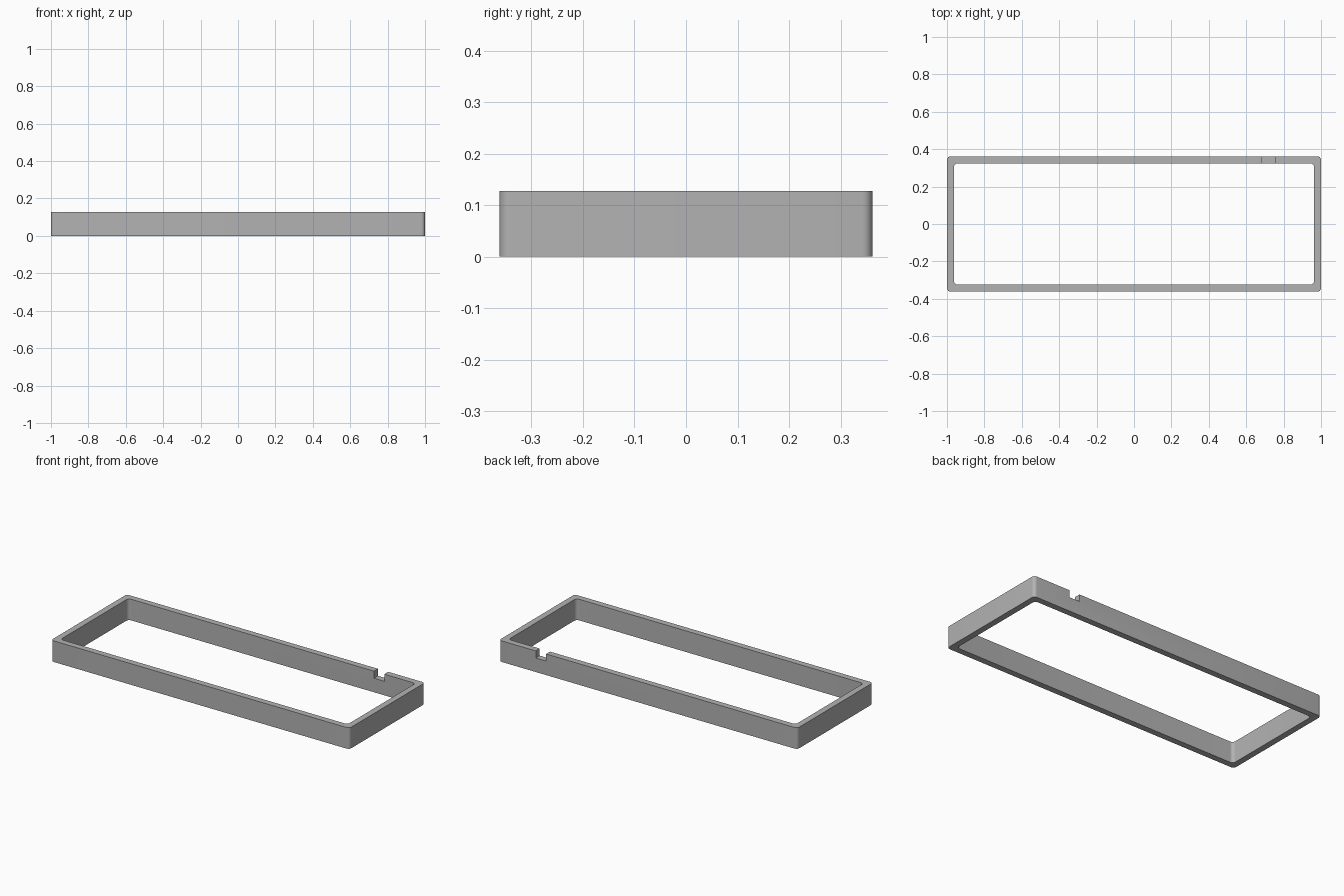
import bpy
import bmesh
from math import radians
from mathutils import Matrix, Vector

cube = bpy.data.objects.get("Cube")
if cube:
    bpy.data.objects.remove(cube, do_unlink=True)

LENGTH, DEPTH, HEIGHT = 2.0, 0.724, 0.128
WALL, RADIUS = 0.0375, 0.02
NOTCH_X, NOTCH_WIDTH, NOTCH_DEPTH = 0.719, 0.07, 0.043

grey = bpy.data.materials.new("plain grey")
grey.use_nodes = True
colour = (0.45, 0.45, 0.45, 1)
grey.diffuse_color = colour
grey.node_tree.nodes["Principled BSDF"].inputs["Base Color"].default_value = colour


def block(name, size, centre, radius=0):
    """Box with optionally rounded upright edges."""
    bm = bmesh.new()
    bmesh.ops.create_cube(bm, size=1, matrix=Matrix.LocRotScale(Vector(centre), None, Vector(size)))
    if radius:
        upright = [e for e in bm.edges
                   if abs(e.verts[0].co.z - e.verts[1].co.z) > size[2] / 2]
        bmesh.ops.bevel(bm, geom=upright, offset=radius, segments=8,
                        profile=0.5, affect='EDGES')
    mesh = bpy.data.meshes.new(name)
    bm.to_mesh(mesh)
    bm.free()
    mesh.materials.append(grey)
    obj = bpy.data.objects.new(name, mesh)
    bpy.context.collection.objects.link(obj)
    return obj


# Rounded rectangular frame
frame = block("frame", (LENGTH, DEPTH, HEIGHT), (0, 0, HEIGHT / 2), RADIUS)

# Cutters: the open middle and the notch in the top of the back wall
opening = block("opening_cutter", (LENGTH - 2 * WALL, DEPTH - 2 * WALL, HEIGHT * 2),
                (0, 0, HEIGHT / 2), RADIUS)
notch = block("notch_cutter", (NOTCH_WIDTH, WALL * 4, NOTCH_DEPTH * 2),
              (NOTCH_X, DEPTH / 2, HEIGHT))

bpy.ops.object.select_all(action='DESELECT')
bpy.context.view_layer.objects.active = frame
frame.select_set(True)
for cutter in (opening, notch):
    cutter.hide_render = True
    cut = frame.modifiers.new(cutter.name, 'BOOLEAN')
    cut.operation = 'DIFFERENCE'
    cut.solver = 'EXACT'
    cut.object = cutter
    bpy.ops.object.modifier_apply(modifier=cut.name)
    bpy.data.objects.remove(cutter, do_unlink=True)

bpy.ops.object.shade_smooth_by_angle(angle=radians(30))
